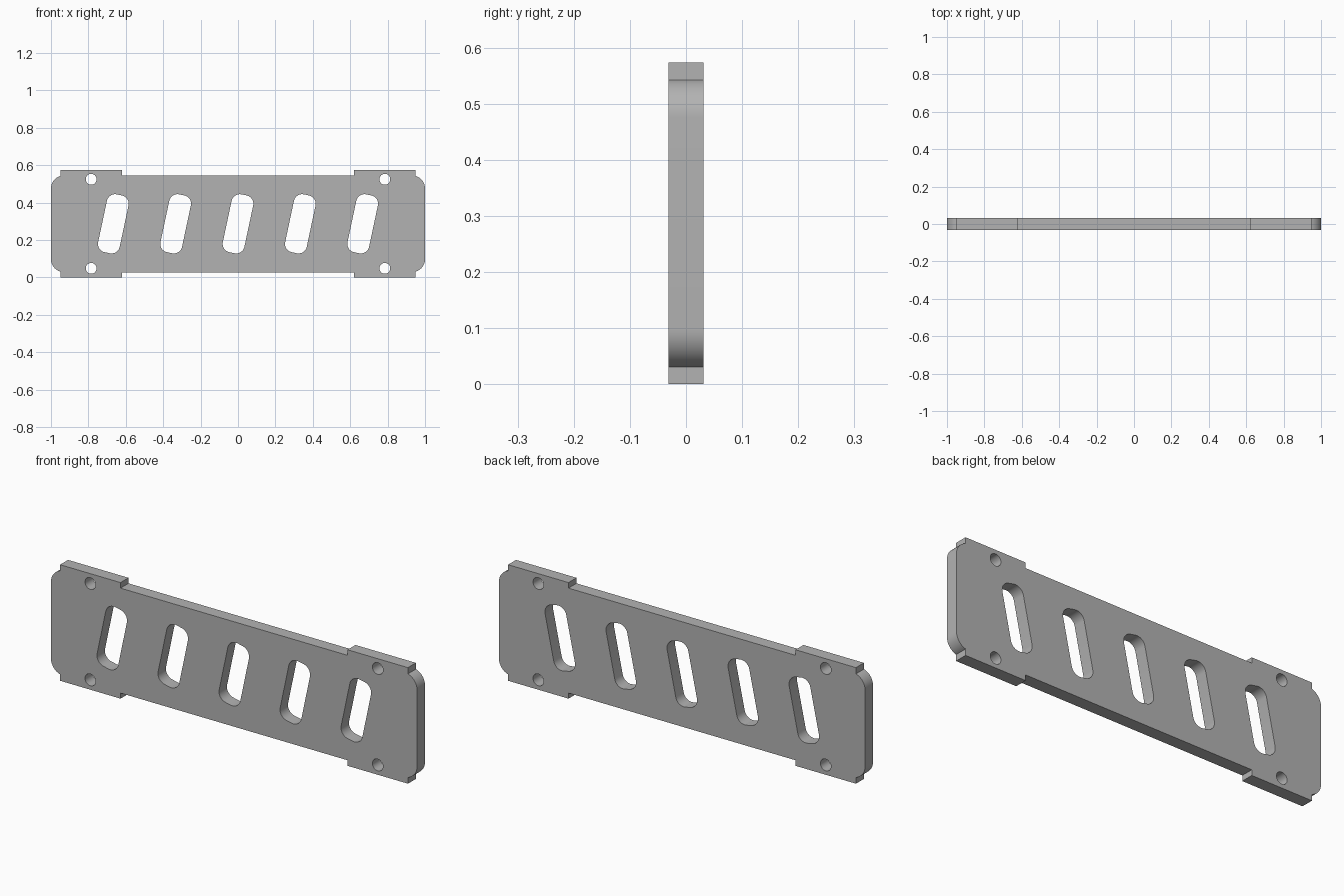
import bpy
from math import sin, cos, pi, radians
from mathutils import Matrix, Vector

cube = bpy.data.objects.get("Cube")
if cube:
    bpy.data.objects.remove(cube)

HALF_H, HALF_T = 0.2865, 0.031


def arc(cx, cy, r, start, end, steps):
    return [(cx + r * cos(start + (end - start) * i / steps),
             cy + r * sin(start + (end - start) * i / steps)) for i in range(steps + 1)]


def rounded_slot(cx, w, h, r, tilt):
    pts = []
    for i, (sx, sy) in enumerate([(1, 1), (-1, 1), (-1, -1), (1, -1)]):
        pts += arc(sx * (w / 2 - r), sy * (h / 2 - r), r, i * pi / 2, (i + 1) * pi / 2, 10)
    turn = Matrix.Rotation(-tilt, 2)
    return [turn @ Vector(p) + Vector((cx, 0)) for p in pts]


# Plate outline: one quarter with rounded end, tab and recessed edge, then mirrored
quarter = arc(0.93, 0.1885, 0.07, 0, radians(73.4), 12)
quarter += [(0.95, HALF_H), (0.62, HALF_H), (0.62, 0.259)]
upper = quarter + [(-x, y) for x, y in reversed(quarter)]
loops = [upper + [(x, -y) for x, y in reversed(upper)]]

# Slanted slots
for i in range(-2, 3):
    loops.append(rounded_slot(i / 3, 0.118, 0.316, 0.045, radians(12)))

# Bolt holes in the four tabs
for sx in (-1, 1):
    for sy in (-1, 1):
        loops.append(arc(sx * 0.785, sy * 0.238, 0.029, 0, 2 * pi, 32)[:-1])

# Filled and extruded profile
curve = bpy.data.curves.new("slotted_plate", 'CURVE')
curve.dimensions = '2D'
curve.fill_mode = 'BOTH'
curve.extrude = HALF_T
for loop in loops:
    spline = curve.splines.new('POLY')
    spline.points.add(len(loop) - 1)
    for point, (x, y) in zip(spline.points, loop):
        point.co = (x, y, 0, 1)
    spline.use_cyclic_u = True

plate = bpy.data.objects.new("slotted_plate", curve)
bpy.context.collection.objects.link(plate)
bpy.ops.object.select_all(action='DESELECT')
plate.select_set(True)
bpy.context.view_layer.objects.active = plate
bpy.ops.object.convert(target='MESH')

# Stand the plate upright and weld its caps to the rim
plate = bpy.context.view_layer.objects.active
plate.data.transform(Matrix.Translation((0, 0, HALF_H)) @ Matrix.Rotation(pi / 2, 4, 'X'))
bpy.ops.object.mode_set(mode='EDIT')
bpy.ops.mesh.select_all(action='SELECT')
bpy.ops.mesh.remove_doubles(threshold=0.0001)
bpy.ops.mesh.normals_make_consistent(inside=False)
bpy.ops.object.mode_set(mode='OBJECT')
bpy.ops.object.shade_smooth_by_angle(angle=radians(30))

# Grey metal
metal = bpy.data.materials.new("grey_metal")
metal.use_nodes = True
grey = (0.45, 0.45, 0.45, 1)
metal.diffuse_color = grey
metal.node_tree.nodes["Principled BSDF"].inputs["Base Color"].default_value = grey
plate.data.materials.clear()
plate.data.materials.append(metal)
